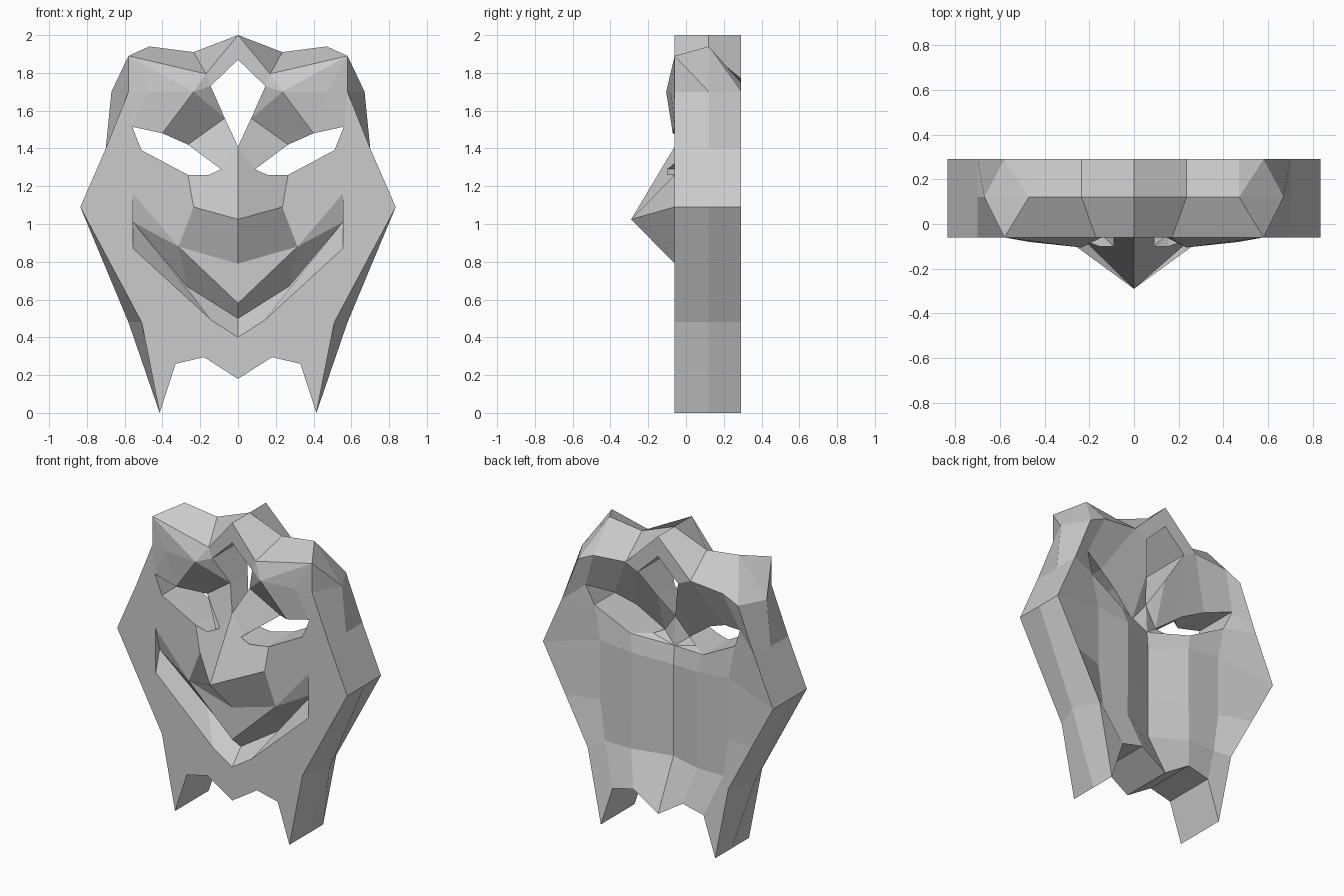
import bpy, bmesh

if "Cube" in bpy.data.objects:
    bpy.data.objects.remove(bpy.data.objects["Cube"])

FRONT, MID, BACK = -0.06, 0.12, 0.29
bm = bmesh.new()


def pt(p, y=FRONT):
    """(x, z) lies on the plane y; (x, y, z) is used as it is."""
    return (p[0], y, p[1]) if len(p) == 2 else p


def face(*pts, y=FRONT):
    bm.faces.new([bm.verts.new(pt(p, y)) for p in pts])


def loft(a, b, ya=FRONT, yb=FRONT, close=False, split=()):
    """Strip of quads between two matching polylines; 'split' ones become triangles."""
    a, b = [pt(p, ya) for p in a], [pt(p, yb) for p in b]
    if close:
        a, b = a + a[:1], b + b[:1]
    for i in range(len(a) - 1):
        if i in split:
            face(a[i], a[i + 1], b[i + 1])
            face(a[i], b[i + 1], b[i])
        else:
            face(*dict.fromkeys((a[i], a[i + 1], b[i + 1], b[i])))


# Outer rim: front, middle and back outlines
base = [(.415, 0), (.33, .26), (.18, .295), (0, .18)]
front = [(0, 2), (.17, 1.795), (.58, 1.89), (.58, 1.7), (.7, 1.4), (.835, 1.09), (.51, .48)] + base
mid = [(0, 2), (.235, 1.91), (.47, 1.94), (.67, 1.7), (.7, 1.4), (.835, 1.09), (.58, .48)] + base
back = [(0, 2), (.235, 1.77), (.47, 1.75), (.58, 1.7), (.7, 1.4), (.835, 1.09), (.51, .48)] + base
loft(front, mid, FRONT, MID, split=(2,))
loft(mid, back, MID, BACK, split=(2,))

# Eye openings, with a lower lid that pokes out beside the nose
corner, lid_a, lid_b = (.56, 1.515), (.40, -.07, 1.48), (.265, .06, 1.42)
tear, low_a, low_b, low_c = (.09, 1.29), (.155, 1.26), (.265, 1.26), (.51, 1.39)
eye = [corner, lid_a, lid_b, (.09, -.1, 1.29), (.155, -.1, 1.26), low_b, low_c]
depth = [.24, .17, .13, .09, .12, .2, .22]
eye_in = [(p[0], d, p[-1]) for p, d in zip(eye, depth)]
loft(eye, eye_in, close=True)

# Forehead opening
gem = [(0, 1.87), (.145, 1.73), (.07, .02, 1.56), (0, 1.41)]
gem_in = [(0, BACK, 1.87), (.145, BACK, 1.73), (.07, .2, 1.56), (0, .11, 1.41)]
loft(gem, gem_in)
face(back[0], back[1], gem_in[1], gem_in[0], y=BACK)

# Brow
ridge, temple = (.235, -.105, 1.7), (.47, -.08, 1.7)
face(front[0], front[1], gem[1], gem[0])
face(front[1], ridge, gem[1])
face(ridge, gem[2], gem[1])
face(front[1], front[2], ridge)
face(front[2], temple, ridge)
face(front[2], front[3], temple)
face(ridge, temple, lid_a)
face(temple, corner, lid_a)
face(temple, front[3], corner)
face(front[3], front[4], corner)
face(ridge, lid_a, lid_b, gem[2])
face(gem[2], lid_b, tear, gem[3])

# Nose
tip, wing, lip_side, lip_top = (0, -.29, 1.025), (.235, 1.09), (.315, .88), (0, .79)
face(gem[3], tear, low_a, low_b, wing, tip)
face(tip, wing, lip_side, lip_top)

# Mouth, set back into the face
lip_low, cheek_top, cheek_low = (0, .58), (.555, 1.16), (.555, .87)
deep_c, deep_b, deep_a = (.555, -.02, 1.01), (.27, .07, .67), (0, .03, .5)
chin_side, chin = (.14, .49), (0, .4)
face(lip_top, lip_side, lip_low)
face(lip_side, deep_b, deep_a, lip_low)
face(cheek_top, deep_c, lip_side)
face(lip_side, deep_c, deep_b)
face(cheek_top, cheek_low, deep_c)
loft([deep_c, deep_b, deep_a], [cheek_low, chin_side, chin])

# Flat cheek and jaw plate
face(*front[4:], chin, chin_side, cheek_low, cheek_top, lip_side, wing, low_b, low_c, corner)

# Inner skin: forehead, then rows down to the jaw with a groove behind the nose
side, bridge = (.7, BACK, 1.4), (0, .12, 1.22)
loft([back[3], back[2], back[1], gem_in[1], gem_in[2]], [side] + eye_in[:4], BACK)
face(gem_in[2], eye_in[3], gem_in[3])
face(side, eye_in[0], eye_in[6])
face(gem_in[3], eye_in[3], bridge)
face(eye_in[3], eye_in[4], bridge)
face(eye_in[4], eye_in[5], bridge)
rows = [
    [side, eye_in[6], eye_in[5], bridge],
    [(.835, BACK, 1.09), (.465, .225, 1.17), (.235, .225, 1.15), (0, .13, 1.1)],
    [(.6725, BACK, .785), (.465, .225, .78), (.235, .225, .775), (0, .13, .76)],
    [(.51, BACK, .48), (.43, .225, .52), (.24, .225, .52), (0, .13, .5)],
    [pt(p, BACK) for p in base],
]
for upper, lower in zip(rows, rows[1:]):
    loft(upper, lower)

# Mirror the half, weld it and finish as one flat-shaded shell
both = bmesh.ops.duplicate(bm, geom=bm.verts[:] + bm.edges[:] + bm.faces[:])["geom"]
for v in both:
    if isinstance(v, bmesh.types.BMVert):
        v.co.x = -v.co.x
bmesh.ops.remove_doubles(bm, verts=bm.verts[:], dist=0.0005)
bmesh.ops.recalc_face_normals(bm, faces=bm.faces[:])
mesh = bpy.data.meshes.new("mask_shell")
bm.to_mesh(mesh)
bm.free()
bpy.context.collection.objects.link(bpy.data.objects.new("mask_shell", mesh))
